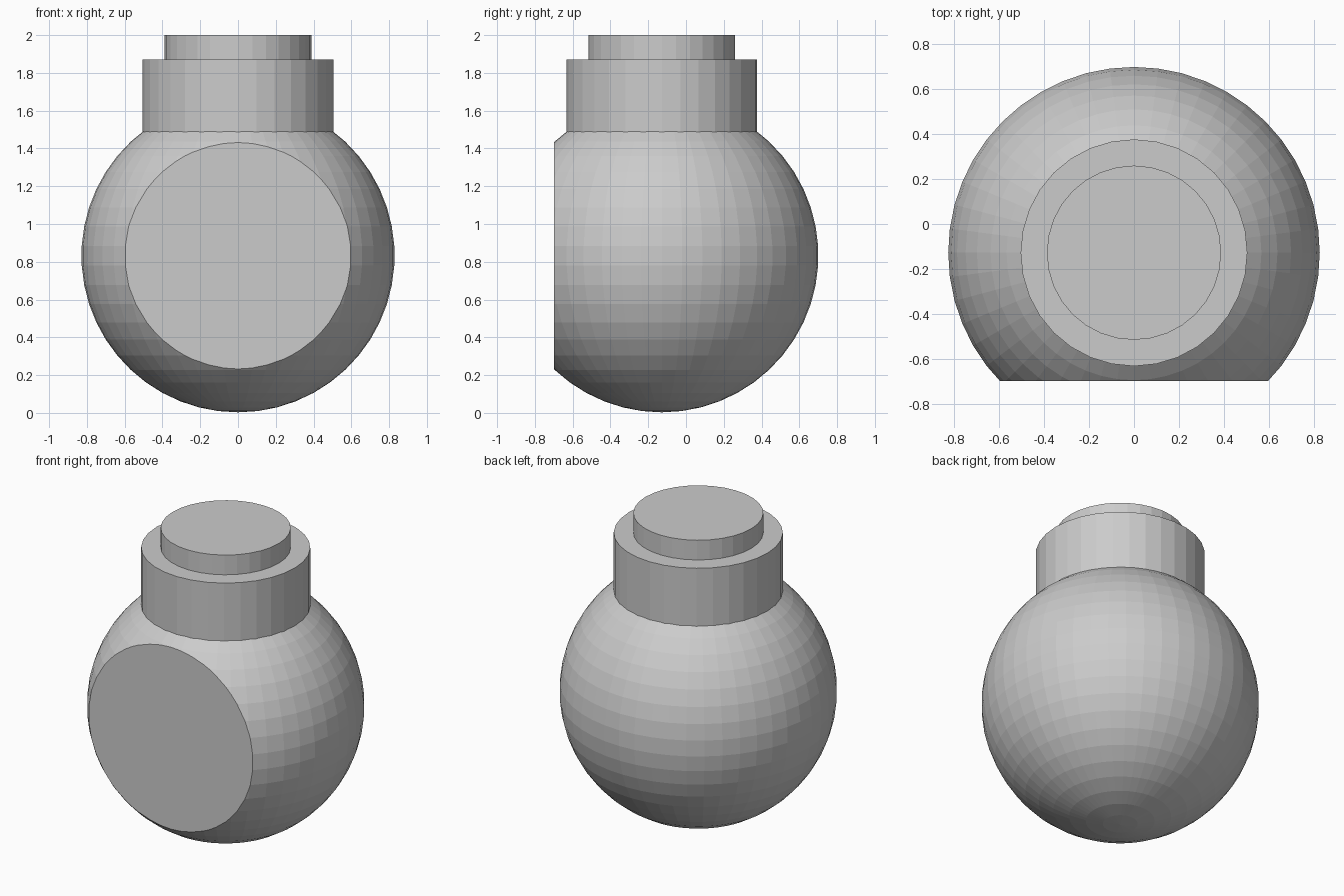
import bpy
import bmesh
from mathutils import Matrix, Vector

if "Cube" in bpy.data.objects:
    bpy.data.objects.remove(bpy.data.objects["Cube"])

CENTRE_Y = -0.128
R = 0.829


def finish(bm, name):
    bmesh.ops.recalc_face_normals(bm, faces=bm.faces)
    mesh = bpy.data.meshes.new(name)
    bm.to_mesh(mesh)
    bm.free()
    obj = bpy.data.objects.new(name, mesh)
    bpy.context.collection.objects.link(obj)
    return obj


def cylinder(name, radius, z0, z1, sides=32):
    bm = bmesh.new()
    bmesh.ops.create_cone(bm, cap_ends=True, segments=sides,
                          radius1=radius, radius2=radius, depth=z1 - z0,
                          matrix=Matrix.Translation((0, CENTRE_Y, (z0 + z1) / 2)))
    return finish(bm, name)


# Round body with a flat sliced off the front
bm = bmesh.new()
bmesh.ops.create_uvsphere(bm, u_segments=48, v_segments=25, radius=R,
                          matrix=Matrix.Translation((0, CENTRE_Y, R + 0.003)))
cut = bmesh.ops.bisect_plane(bm, geom=bm.verts[:] + bm.edges[:] + bm.faces[:],
                             plane_co=Vector((0, -0.70, 0)),
                             plane_no=Vector((0, -1, 0)), clear_outer=True)
rim = [e for e in cut["geom_cut"] if isinstance(e, bmesh.types.BMEdge)]
bmesh.ops.contextual_create(bm, geom=rim)
finish(bm, "round_body")

# Neck and the smaller stepped cap on top
cylinder("neck", 0.505, 1.46, 1.87)
cylinder("top_cap", 0.388, 1.85, 2.0)
